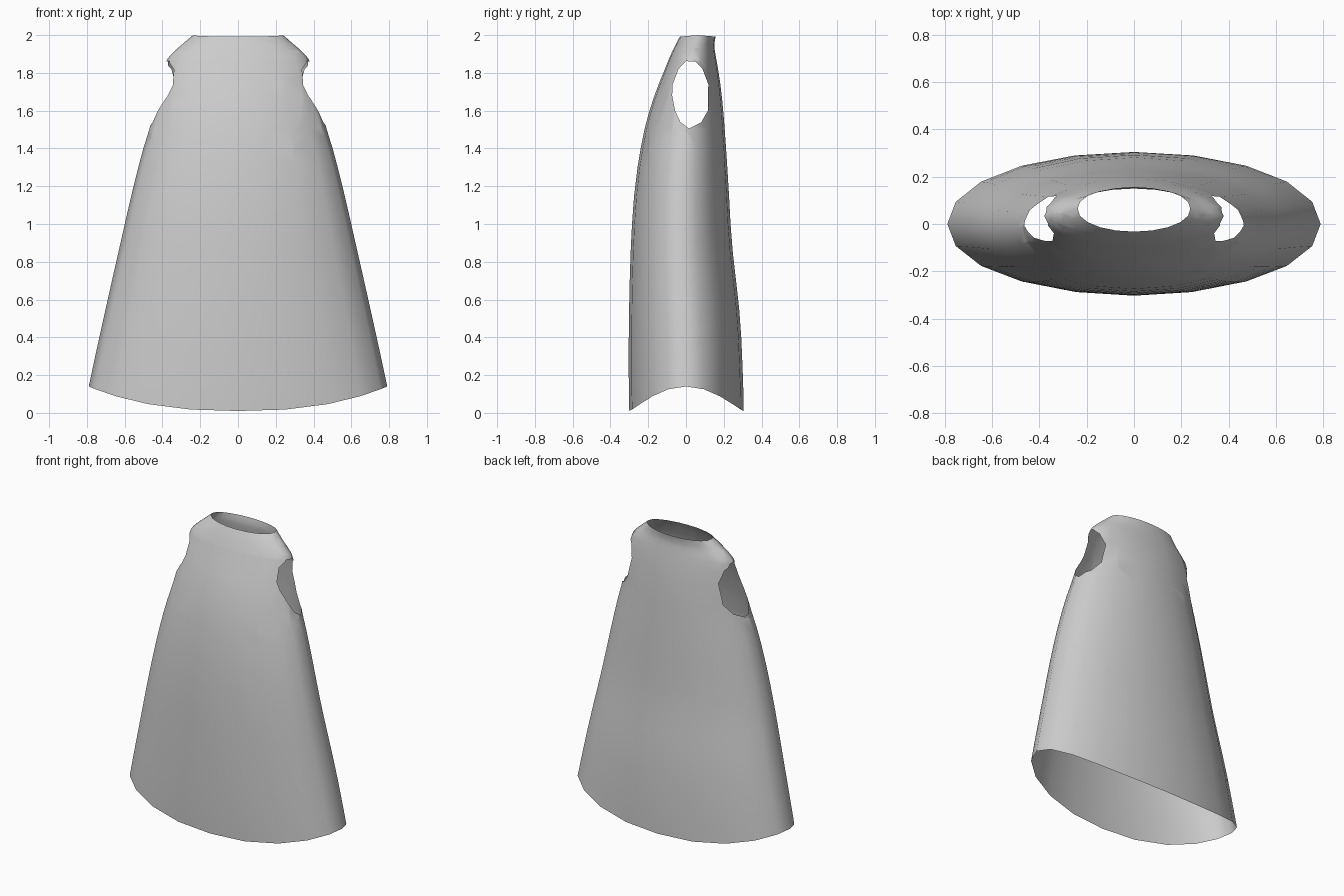
import bpy, bmesh, math
from mathutils import Vector

if "Cube" in bpy.data.objects:
    bpy.data.objects.remove(bpy.data.objects["Cube"])

# Garment silhouette: height, half width, front y, back y
PROFILE = [
    (0.00, 0.815, -0.300, 0.305), (0.14, 0.790, -0.303, 0.303),
    (0.50, 0.712, -0.302, 0.286), (0.90, 0.622, -0.291, 0.243),
    (1.20, 0.553, -0.270, 0.225), (1.40, 0.501, -0.240, 0.212),
    (1.50, 0.470, -0.220, 0.205), (1.60, 0.446, -0.193, 0.197),
    (1.70, 0.424, -0.160, 0.187), (1.80, 0.400, -0.120, 0.173),
    (1.87, 0.376, -0.092, 0.161), (1.91, 0.342, -0.074, 0.154),
    (1.95, 0.297, -0.055, 0.150), (2.00, 0.238, -0.028, 0.158),
]
# Armhole outline in the side view (y, z), counter-clockwise
ARMHOLE = [(0.016, 1.505), (0.08, 1.538), (0.116, 1.60), (0.118, 1.74),
           (0.088, 1.82), (0.05, 1.86), (0.0, 1.862), (-0.04, 1.82),
           (-0.072, 1.735), (-0.073, 1.68), (-0.058, 1.60), (-0.03, 1.54)]
SIDES = 20


def section(z):
    """Smoothly interpolate the profile at height z."""
    n = len(PROFILE)
    i = 0
    while i < n - 2 and z > PROFILE[i + 1][0]:
        i += 1
    a, b = PROFILE[i], PROFILE[i + 1]
    before, after = PROFILE[max(i - 1, 0)], PROFILE[min(i + 2, n - 1)]
    h = b[0] - a[0]
    t = (z - a[0]) / h
    out = []
    for k in (1, 2, 3):
        m0 = (b[k] - before[k]) / (b[0] - before[0]) * h
        m1 = (after[k] - a[k]) / (after[0] - a[0]) * h
        out.append((2*t**3 - 3*t**2 + 1) * a[k] + (t**3 - 2*t**2 + t) * m0
                   + (3*t**2 - 2*t**3) * b[k] + (t**3 - t**2) * m1)
    return out


def cut_armhole(bm, side):
    """Slice the outline into one side and remove the faces inside it."""
    planes = []
    for (y0, z0), (y1, z1) in zip(ARMHOLE, ARMHOLE[1:] + ARMHOLE[:1]):
        planes.append((Vector((0, y0, z0)), Vector((0, z1 - z0, y0 - y1))))
    inside = [f for f in bm.faces if f.calc_center_median().x * side > 0]
    for co, no in planes:
        edges = {e for f in inside for e in f.edges}
        verts = {v for f in inside for v in f.verts}
        cut = bmesh.ops.bisect_plane(bm, geom=list(verts) + list(edges) + inside,
                                     dist=1e-6, plane_co=co, plane_no=no)
        faces = {g for g in cut["geom"] if isinstance(g, bmesh.types.BMFace)}
        inside = [f for f in faces if (f.calc_center_median() - co).dot(no) < 0]
    bmesh.ops.delete(bm, geom=inside, context='FACES')


# Body: lofted elliptical rings with a curved hem
bm = bmesh.new()
heights = [0.01, 0.12, 0.25, 0.4, 0.55, 0.7, 0.85, 1.0, 1.15, 1.3, 1.4, 1.5,
           1.58, 1.66, 1.74, 1.81, 1.87, 1.89, 1.91, 1.93, 1.95, 1.975, 2.0]
rings = []
for h in heights:
    ring = []
    for s in range(SIDES):
        a = 2 * math.pi * s / SIDES
        z = h + 0.13 * abs(math.cos(a)) ** 2.4 * max(0, 1 - (h - 0.01) / 1.2)
        if h == 2.0:
            z -= 0.008 * abs(math.sin(a))
        w, front, back = section(z)
        y = (front + back) / 2 + (back - front) / 2 * math.sin(a)
        ring.append(bm.verts.new((w * math.cos(a), y, z)))
    rings.append(ring)
for lo, hi in zip(rings, rings[1:]):
    for s in range(SIDES):
        n = (s + 1) % SIDES
        bm.faces.new((lo[s], lo[n], hi[n], hi[s]))

# Armholes on both sides
for side in (1, -1):
    cut_armhole(bm, side)

mesh = bpy.data.meshes.new("sleeveless_dress")
bm.to_mesh(mesh)
bm.free()
dress = bpy.data.objects.new("sleeveless_dress", mesh)
bpy.context.collection.objects.link(dress)
for p in mesh.polygons:
    p.use_smooth = True
